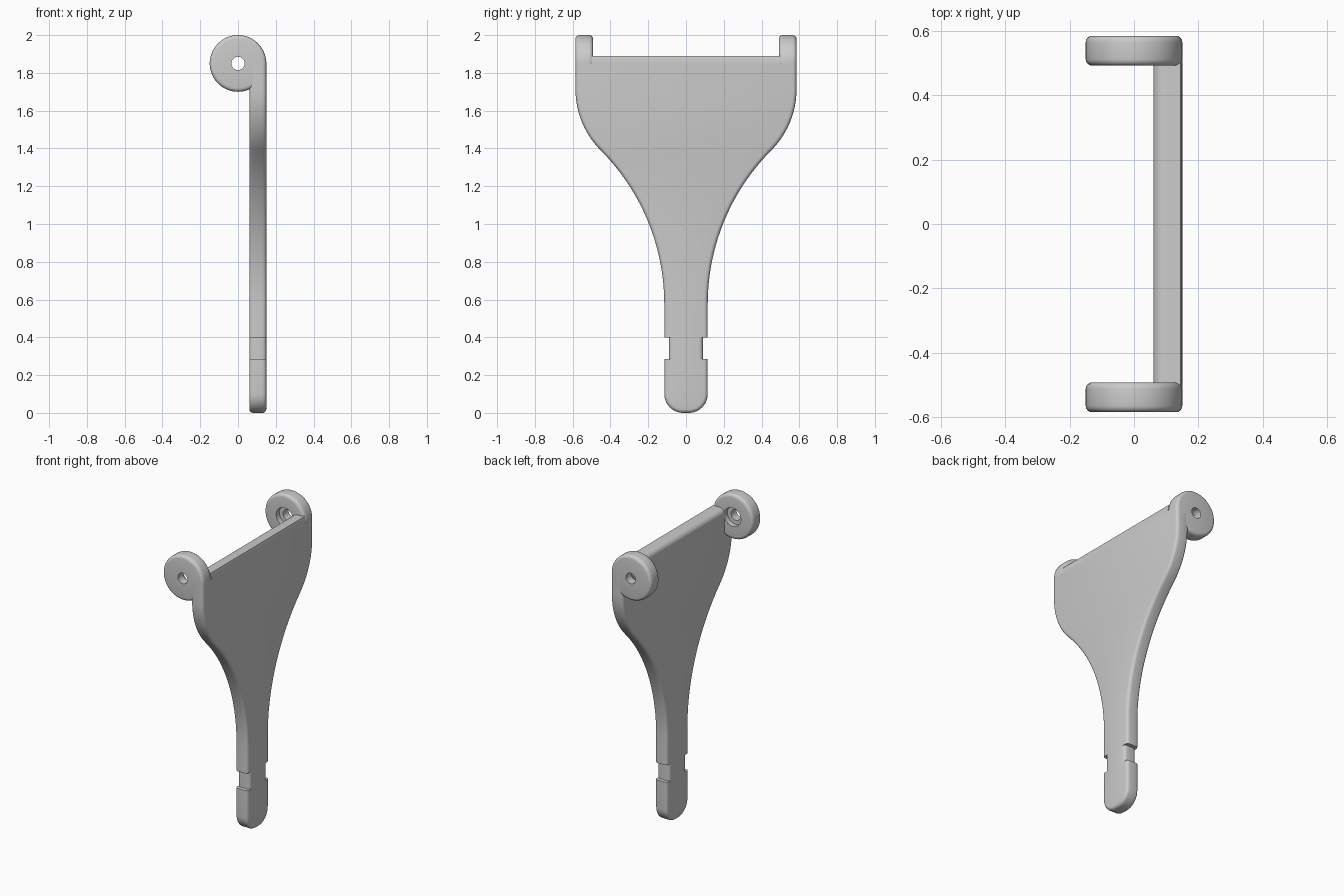
import bpy, bmesh, math

if bpy.data.objects.get("Cube"):
    bpy.data.objects.remove(bpy.data.objects["Cube"], do_unlink=True)

grey = bpy.data.materials.new("plain_grey")
grey.use_nodes = True
GREY = (0.6, 0.6, 0.6, 1)
grey.diffuse_color = GREY
grey.node_tree.nodes["Principled BSDF"].inputs["Base Color"].default_value = GREY

X_IN, X_OUT = 0.06, 0.15      # plate thickness range
AXIS_Z, RING_R = 1.85, 0.15   # ring axis height and radius
SHAFT, WIDE = 0.115, 0.585    # half widths of shaft and head


def finish(name, bm):
    bmesh.ops.recalc_face_normals(bm, faces=bm.faces)
    mesh = bpy.data.meshes.new(name)
    bm.to_mesh(mesh)
    bm.free()
    obj = bpy.data.objects.new(name, mesh)
    obj.data.materials.append(grey)
    bpy.context.collection.objects.link(obj)
    bpy.ops.object.select_all(action='DESELECT')
    obj.select_set(True)
    bpy.context.view_layer.objects.active = obj
    bpy.ops.object.shade_smooth_by_angle(angle=math.radians(35))
    return obj


def arc(cu, cv, r, start, end, steps):
    angles = [math.radians(start + (end - start) * i / steps) for i in range(steps + 1)]
    return [(cu + r * math.cos(a), cv + r * math.sin(a)) for a in angles]


def prism(points, place, offset):
    """Extrude a closed outline along an offset vector."""
    bm = bmesh.new()
    face = bm.faces.new([bm.verts.new(place(u, v)) for u, v in points])
    geom = bmesh.ops.extrude_face_region(bm, geom=[face])["geom"]
    moved = [g for g in geom if isinstance(g, bmesh.types.BMVert)]
    bmesh.ops.translate(bm, verts=moved, vec=offset)
    return bm


def plate(name, half, rounded, square_ends):
    """Mirror a half outline (y, z), extrude it in x, and round its rim."""
    points = half + [(-y, z) for y, z in reversed(half)]
    bm = prism(points, lambda y, z: (X_IN, y, z), (X_OUT - X_IN, 0, 0))

    def on_rim(edge):
        a, b = (v.co for v in edge.verts)
        cut = any(abs(a.z - z) < 1e-4 and abs(b.z - z) < 1e-4 for z in square_ends)
        return abs(a.x - b.x) < 1e-5 and not cut
    rim = [e for e in bm.edges if on_rim(e)]
    bmesh.ops.bevel(bm, geom=rim, offset=rounded, segments=4, profile=0.5,
                    affect='EDGES', clamp_overlap=True)
    return finish(name, bm)


# Flared head and upper shaft
bend, shoulder = 1.15, 0.455
s = math.sin(math.radians(45))
join_y = WIDE - shoulder * (1 - s)
join_z = 1.39
flare = arc(SHAFT + bend, join_z - bend * s, bend, 180, 135, 18)
corner = arc(WIDE - shoulder, join_z + shoulder * s, shoulder, -45, 0, 12)
plate("flared_plate", [(SHAFT, 0.4)] + flare + corner[1:] + [(WIDE, AXIS_Z)],
      0.02, (0.4, AXIS_Z))

# Notched neck and rounded tip
plate("notch_neck", [(0.09, 0.285), (0.09, 0.4)], 0.022, (0.285, 0.4))
plate("rounded_tip", arc(SHAFT - 0.1, 0.1, 0.1, -90, 0, 10) + [(SHAFT, 0.285)],
      0.02, (0.285,))

# Top edge of the plate, following the ring outside and rounded inside
fillet, top = 0.035, 1.89
outer = arc(0, AXIS_Z, RING_R, 0, math.degrees(math.asin((top - AXIS_Z) / RING_R)), 5)
inner = arc(X_IN + fillet, top - fillet, fillet, 90, 180, 6)
bar = prism(outer + inner + [(X_IN, AXIS_Z)], lambda x, z: (x, -0.5, z), (0, 1, 0))
finish("top_edge", bar)

# Pivot rings: lathe profile of (radius, distance from centre)
HOLE, BORE, NEAR, RIM = 0.035, 0.062, 0.492, 0.02
profile = [(HOLE, WIDE), (HOLE, NEAR + 0.035), (BORE, NEAR + 0.035), (BORE, NEAR)]
profile += arc(RING_R - RIM, NEAR + RIM, RIM, -90, 0, 4)
profile += arc(RING_R - RIM, WIDE - RIM, RIM, 0, 90, 4)
STEPS = 64
for name, side in (("front_ring", -1), ("back_ring", 1)):
    bm = bmesh.new()
    loops = []
    for i in range(STEPS):
        a = math.tau * i / STEPS
        loops.append([bm.verts.new((r * math.cos(a), side * d, AXIS_Z + r * math.sin(a)))
                      for r, d in profile])
    for i in range(STEPS):
        one, two = loops[i], loops[(i + 1) % STEPS]
        for j in range(len(profile)):
            k = (j + 1) % len(profile)
            bm.faces.new((one[j], one[k], two[k], two[j]))
    finish(name, bm)
